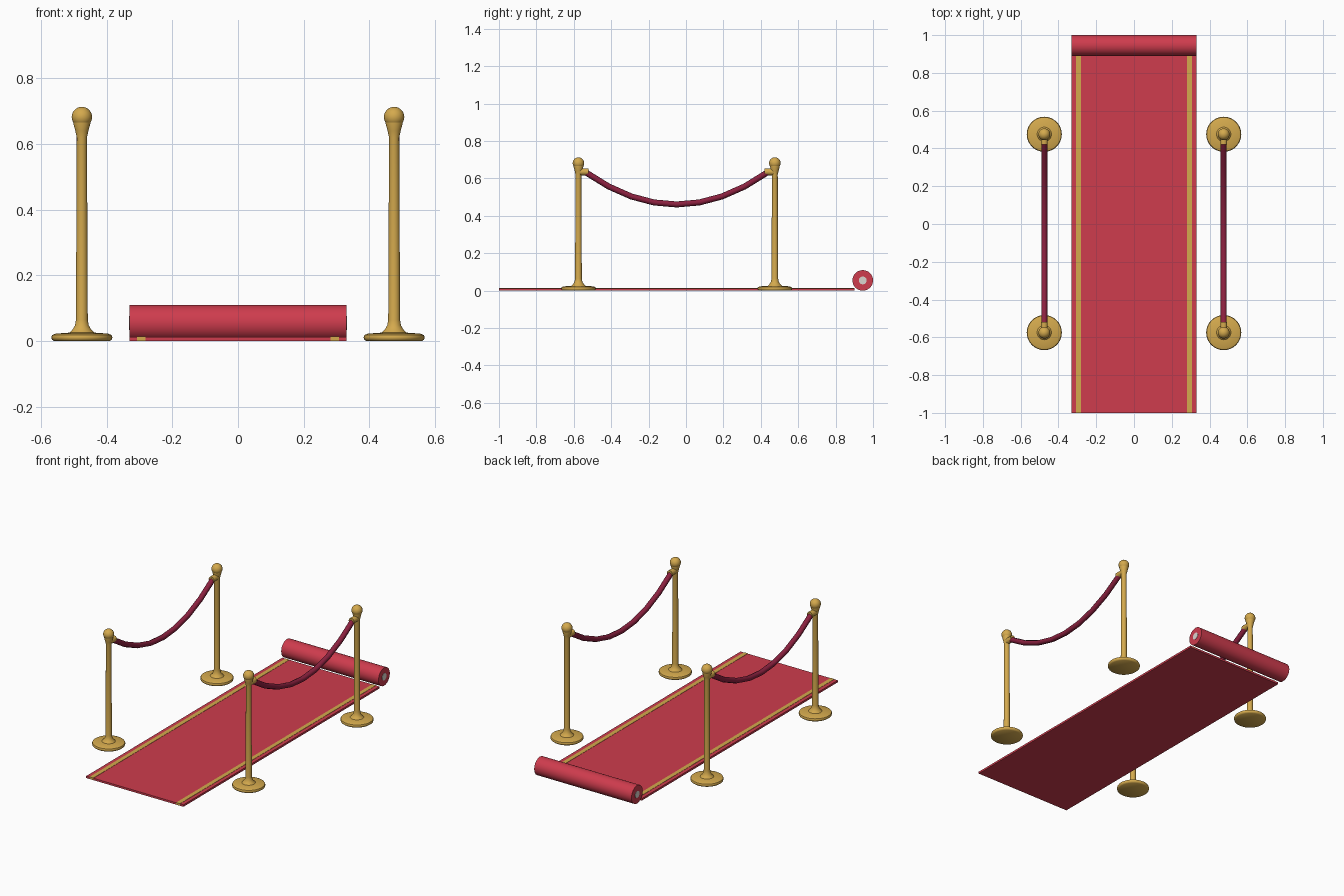
import bpy, bmesh, math
from mathutils import Matrix

if "Cube" in bpy.data.objects:
    bpy.data.objects.remove(bpy.data.objects["Cube"])


def material(name, rgb):
    m = bpy.data.materials.new(name)
    m.diffuse_color = (*rgb, 1)
    m.use_nodes = True
    m.node_tree.nodes["Principled BSDF"].inputs["Base Color"].default_value = m.diffuse_color
    return m


RED = material("carpet_red", (0.62, 0.045, 0.075))
GOLD = material("brass", (0.66, 0.40, 0.075))
WINE = material("rope_velvet", (0.26, 0.015, 0.05))
PALE = material("core_card", (0.70, 0.66, 0.62))


def add_object(name, bm, mat, smooth=True):
    bmesh.ops.recalc_face_normals(bm, faces=bm.faces)
    me = bpy.data.meshes.new(name)
    bm.to_mesh(me)
    bm.free()
    me.materials.append(mat)
    ob = bpy.data.objects.new(name, me)
    bpy.context.collection.objects.link(ob)
    if smooth:
        bpy.ops.object.select_all(action='DESELECT')
        ob.select_set(True)
        bpy.context.view_layer.objects.active = ob
        bpy.ops.object.shade_smooth_by_angle(angle=math.radians(40))
    return ob


def box(name, lo, hi, mat):
    bm = bmesh.new()
    bmesh.ops.create_cube(bm, size=1)
    for v in bm.verts:
        v.co = [(a + b) / 2 + c * (b - a) for a, b, c in zip(lo, hi, v.co)]
    return add_object(name, bm, mat, False)


def cylinder(name, centre, radius, length, axis, mat, sides=32):
    bm = bmesh.new()
    rot = Matrix.Rotation(math.pi / 2, 4, 'Y' if axis == 'X' else 'X')
    bmesh.ops.create_cone(bm, cap_ends=True, segments=sides, radius1=radius,
                          radius2=radius, depth=length,
                          matrix=Matrix.Translation(centre) @ rot)
    return add_object(name, bm, mat)


def lathe(name, profile, location, mat, sides=32):
    bm = bmesh.new()
    vs = [bm.verts.new((r, 0, z)) for r, z in profile]
    es = [bm.edges.new(p) for p in zip(vs, vs[1:])]
    bmesh.ops.spin(bm, geom=vs + es, axis=(0, 0, 1), cent=(0, 0, 0),
                   angle=math.tau, steps=sides)
    bmesh.ops.remove_doubles(bm, verts=bm.verts, dist=1e-5)
    ob = add_object(name, bm, mat)
    ob.location = location
    return ob


# carpet runner, border stripes and the rolled-up end
box("carpet", (-0.33, -1, 0), (0.33, 0.9, 0.012), RED)
for s, side in ((-1, "left"), (1, "right")):
    box(f"stripe_{side}", (s * 0.294 - 0.013, -1.0005, 0.001),
        (s * 0.294 + 0.013, 0.9, 0.0135), GOLD)
cylinder("carpet_roll", (0, 0.945, 0.055), 0.055, 0.66, 'X', RED)
cylinder("roll_core", (0, 0.945, 0.055), 0.021, 0.664, 'X', PALE, 24)

# turned post: rounded base, flared foot, slim pole, flared collar
POST = [(0, 0), (0.084, 0), (0.091, 0.005), (0.093, 0.012), (0.09, 0.019),
        (0.08, 0.023), (0.038, 0.026), (0.028, 0.036), (0.021, 0.048),
        (0.018, 0.065), (0.0155, 0.62), (0.02, 0.64), (0.026, 0.663),
        (0.026, 0.67), (0, 0.67)]
BALL = [(0.031 * math.sin(math.pi * i / 14),
         0.682 - 0.031 * math.cos(math.pi * i / 14)) for i in range(15)]
BALL[0], BALL[-1] = (0, 0.651), (0, 0.713)

Y_FRONT, Y_BACK = -0.575, 0.475
for x, side in ((-0.475, "left"), (0.475, "right")):
    for y, d, end in ((Y_FRONT, 1, "front"), (Y_BACK, -1, "back")):
        lathe(f"post_{side}_{end}", POST, (x, y, 0), GOLD)
        lathe(f"finial_{side}_{end}", BALL, (x, y, 0), GOLD)
        cylinder(f"rope_socket_{side}_{end}", (x, y + d * 0.03, 0.635),
                 0.018, 0.05, 'Y', GOLD, 20)
    # sagging rope between the two sockets
    cu = bpy.data.curves.new(f"rope_{side}", 'CURVE')
    cu.dimensions = '3D'
    cu.bevel_depth = 0.016
    cu.bevel_resolution = 2
    cu.use_fill_caps = True
    sp = cu.splines.new('POLY')
    sp.points.add(8)
    for i, p in enumerate(sp.points):
        u = i / 4 - 1
        p.co = (x, -0.05 + 0.485 * u, 0.461 + 0.171 * u * u, 1)
    cu.materials.append(WINE)
    bpy.context.collection.objects.link(bpy.data.objects.new(f"rope_{side}", cu))
